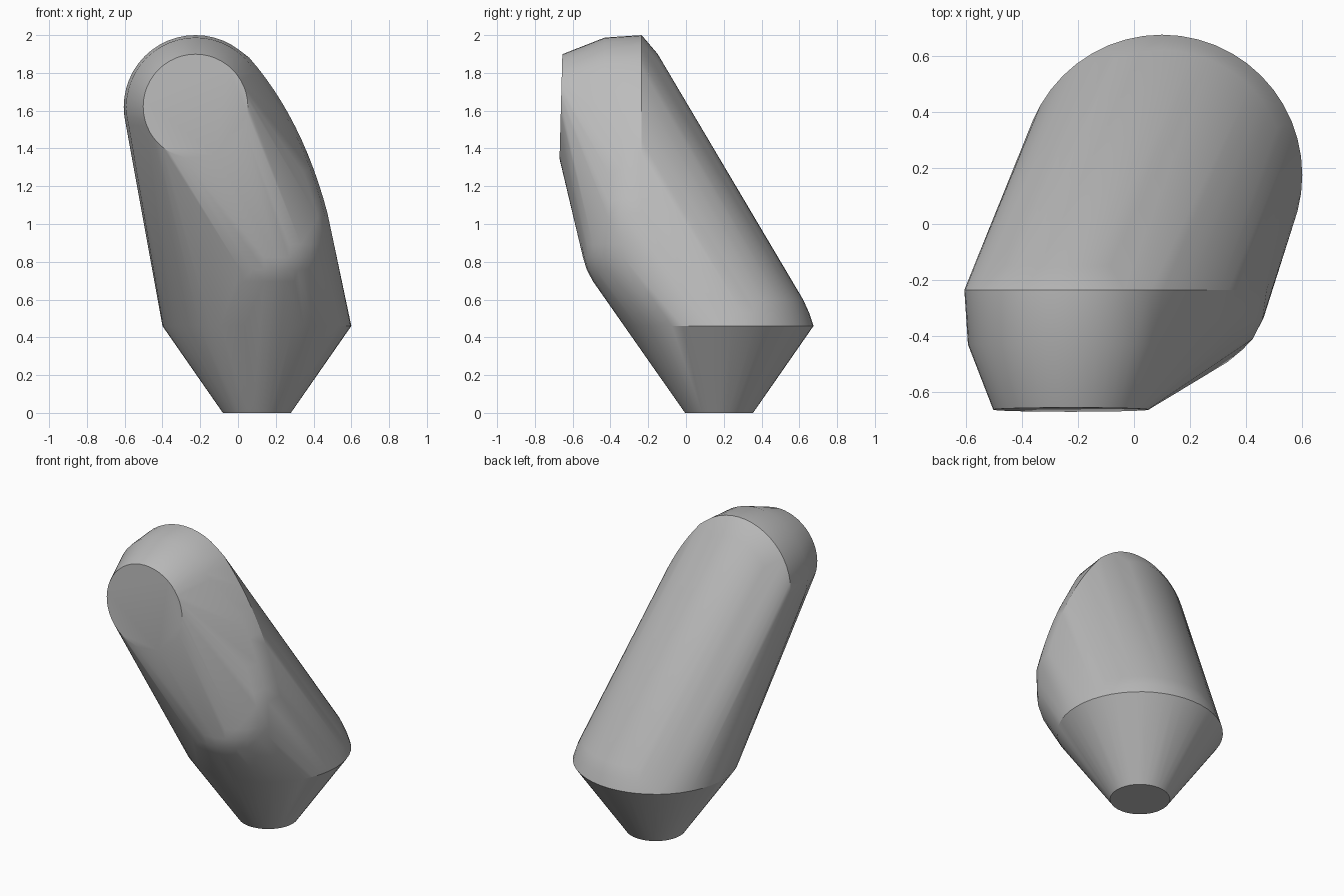
import bpy, bmesh
from math import sin, cos, pi, radians
from mathutils import Vector

cube = bpy.data.objects.get("Cube")
if cube:
    bpy.data.objects.remove(cube)

grey = bpy.data.materials.new("plain grey")
grey.use_nodes = True
colour = (0.5, 0.5, 0.5, 1)
grey.diffuse_color = colour
grey.node_tree.nodes["Principled BSDF"].inputs["Base Color"].default_value = colour

points = []


def ring(centre, radius, u, v, steps=48):
    for i in range(steps):
        a = 2 * pi * i / steps
        points.append(Vector(centre) + radius * (cos(a) * Vector(u) + sin(a) * Vector(v)))


def ball(centre, radius):
    for i in range(1, 16):
        a = pi * i / 16
        ring((centre[0], centre[1], centre[2] + radius * cos(a)), radius * sin(a),
             (1, 0, 0), (0, 1, 0), 32)


# Tapered foot and its rounded shoulder
for z, r in ((0, 0.18), (0.46, 0.5), (0.53, 0.477), (0.6, 0.445)):
    ring((0.1, 0.175, z), r, (1, 0, 0), (0, 1, 0))

# Head rings, from the back to the flat front disc
for y, r in ((-0.15, 0.28), (-0.235, 0.38), (-0.43, 0.367)):
    ring((-0.225, y, 1.62), r, (1, 0, 0), (0, 0, 1))
ring((-0.225, -0.662, 1.622), 0.277, (1, 0, 0), (0, 0.027, 1))

# Rounded elbow
ball((0.137, -0.2, 0.892), 0.352)

# Bowed side between head and elbow, with a rounded front edge
p0, p1, p2 = Vector((0.06, 0, 1.88)), Vector((0.34, 0, 1.56)), Vector((0.473, 0, 1.06))
for i in range(13):
    t = i / 12
    p = (1 - t) ** 2 * p0 + 2 * t * (1 - t) * p1 + t * t * p2
    for y, inset in ((-0.235, 0), (-0.34, 0.015), (-0.41, 0.05)):
        points.append(p + Vector((-inset, y, -inset / 2)))

# Skin stretched over all the sections
bm = bmesh.new()
for p in points:
    bm.verts.new(p)
hull = bmesh.ops.convex_hull(bm, input=bm.verts)
loose = [v for v in bm.verts if not v.link_faces]
bmesh.ops.delete(bm, geom=loose, context='VERTS')
bmesh.ops.dissolve_limit(bm, angle_limit=radians(0.5), verts=bm.verts, edges=bm.edges)
bmesh.ops.recalc_face_normals(bm, faces=bm.faces)
mesh = bpy.data.meshes.new("elbow_body")
bm.to_mesh(mesh)
bm.free()
mesh.materials.append(grey)
body = bpy.data.objects.new("elbow_body", mesh)
bpy.context.collection.objects.link(body)
bpy.context.view_layer.objects.active = body
body.select_set(True)
bpy.ops.object.shade_smooth_by_angle(angle=radians(25))
